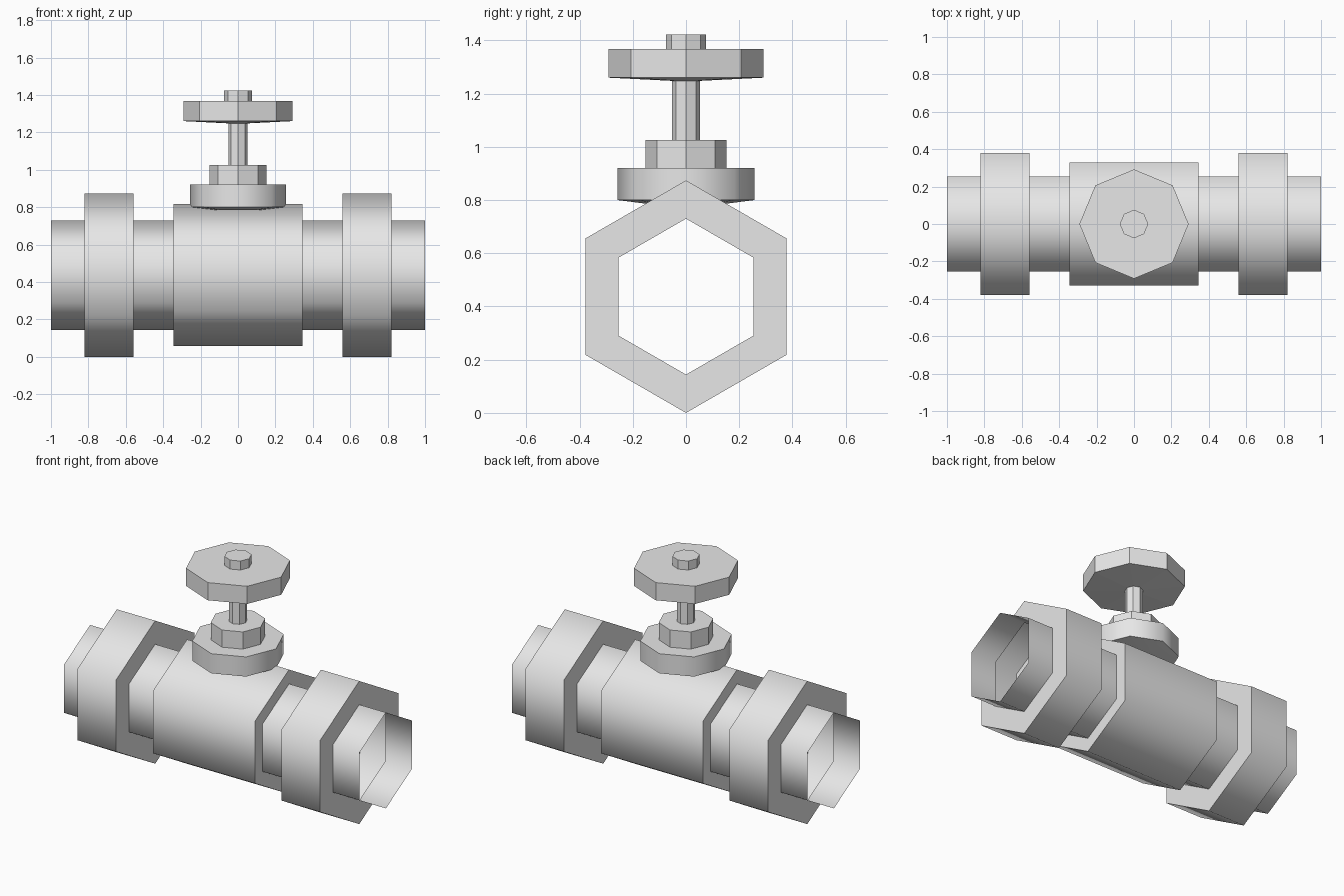
import bpy, bmesh, math
from mathutils import Matrix

cube = bpy.data.objects.get("Cube")
if cube:
    bpy.data.objects.remove(cube, do_unlink=True)

grey = bpy.data.materials.new("plain_grey")
grey.use_nodes = True
GREY = (0.8, 0.8, 0.8, 1)
grey.diffuse_color = GREY
grey.node_tree.nodes["Principled BSDF"].inputs["Base Color"].default_value = GREY


def lathe(name, profile, sides, matrix=Matrix(), capped=True, smooth=False):
    """Sweep (radius, height) points round z; optionally close both ends."""
    bm = bmesh.new()
    rings = []
    for r, h in profile:
        ring = []
        for i in range(sides):
            a = math.tau * i / sides
            ring.append(bm.verts.new((r * math.cos(a), r * math.sin(a), h)))
        rings.append(ring)
    for low, high in zip(rings, rings[1:]):
        for i in range(sides):
            j = (i + 1) % sides
            bm.faces.new((low[i], low[j], high[j], high[i]))
    if capped:
        bm.faces.new(rings[0][::-1])
        bm.faces.new(rings[-1])
    bm.transform(matrix)
    mesh = bpy.data.meshes.new(name)
    bm.to_mesh(mesh)
    bm.free()
    mesh.materials.append(grey)
    obj = bpy.data.objects.new(name, mesh)
    bpy.context.collection.objects.link(obj)
    if smooth:
        bpy.ops.object.select_all(action="DESELECT")
        obj.select_set(True)
        bpy.context.view_layer.objects.active = obj
        bpy.ops.object.shade_smooth_by_angle(angle=math.radians(70))
    return obj


# Hollow hexagonal pipe with two collars and a thicker valve body
PIPE, COLLAR, BODY = 0.293, 0.437, 0.38
half = [(BODY, 0.345), (PIPE, 0.345), (PIPE, 0.56), (COLLAR, 0.56),
        (COLLAR, 0.82), (PIPE, 0.82), (PIPE, 1.0)]
profile = [(r, -x) for r, x in reversed(half)] + half
along_x = Matrix.Translation((0, 0, 0.437)) @ Matrix.Rotation(math.pi / 2, 4, "Y")
lathe("pipe_body", profile, 6, along_x, capped=False, smooth=True)

# Bonnet, stem and handwheel, all octagonal
lathe("bonnet_base", [(0.14, 0.785), (0.257, 0.80), (0.257, 0.92)], 8, smooth=True)
lathe("bonnet_nut", [(0.153, 0.91), (0.153, 1.025)], 8)
lathe("stem", [(0.052, 1.02), (0.052, 1.26)], 8)
lathe("handwheel", [(0.052, 1.248), (0.292, 1.26), (0.292, 1.368)], 8)
lathe("wheel_nut", [(0.076, 1.36), (0.076, 1.423)], 8)
